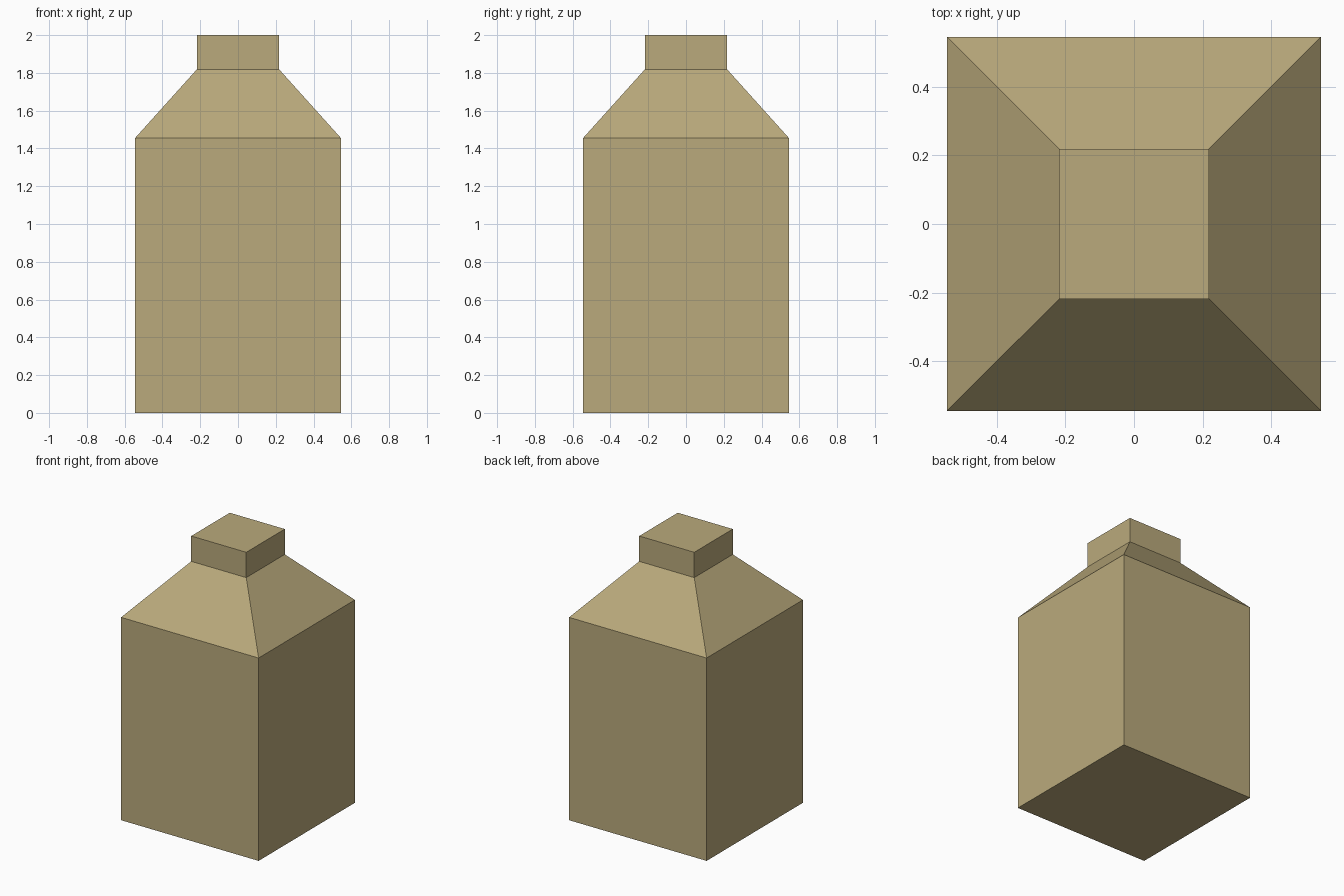
import bpy, bmesh

if "Cube" in bpy.data.objects:
    bpy.data.objects.remove(bpy.data.objects["Cube"])

# Square cross-sections of the bottle: (half width, height)
PROFILE = [(0.5455, 0.0), (0.5455, 1.4545), (0.2182, 1.8182), (0.2182, 2.0)]
CORNERS = [(-1, -1), (1, -1), (1, 1), (-1, 1)]

bm = bmesh.new()
rings = [[bm.verts.new((sx * w, sy * w, z)) for sx, sy in CORNERS] for w, z in PROFILE]

# Body, sloped shoulder and neck walls
for low, high in zip(rings, rings[1:]):
    for i in range(4):
        j = (i + 1) % 4
        bm.faces.new((low[i], low[j], high[j], high[i]))

# Base and top
bm.faces.new(rings[0][::-1])
bm.faces.new(rings[-1])

mesh = bpy.data.meshes.new("square_bottle")
bm.to_mesh(mesh)
bm.free()
bottle = bpy.data.objects.new("square_bottle", mesh)
bpy.context.collection.objects.link(bottle)

# Tan colour
tan = bpy.data.materials.new("tan")
tan.diffuse_color = (0.49, 0.40, 0.20, 1.0)
tan.use_nodes = True
tan.node_tree.nodes["Principled BSDF"].inputs["Base Color"].default_value = tan.diffuse_color
mesh.materials.append(tan)
